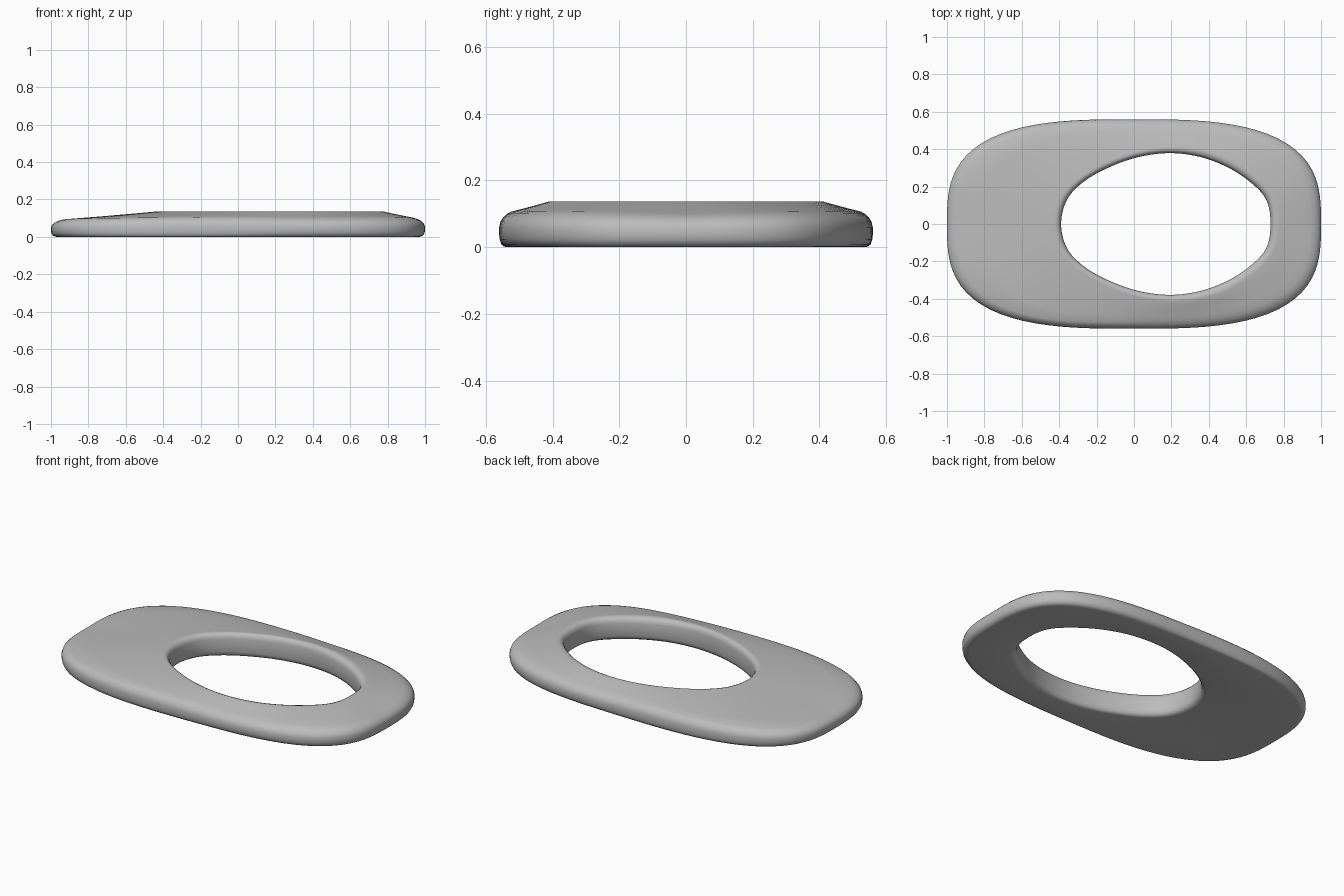
import bpy, bmesh, math
from mathutils import Vector

if "Cube" in bpy.data.objects:
    bpy.data.objects.remove(bpy.data.objects["Cube"])

SEGMENTS, STEPS = 20, 5
COUNT = SEGMENTS * STEPS

# Half outline of the opening, from its right end to its left end
HALF = [(.73, 0), (.713, .115), (.65, .2), (.52, .293), (.36, .357), (.19, .379),
        (.02, .357), (-.14, .3), (-.27, .225), (-.358, .13), (-.39, 0)]
HOLE = [Vector(p) for p in HALF + [(x, -y) for x, y in HALF[-2:0:-1]]]


def opening(i):
    """Smooth closed curve through the opening points."""
    k, t = i // STEPS, (i % STEPS) / STEPS
    a, b, c, d = (HOLE[(k + j) % SEGMENTS] for j in (-1, 0, 1, 2))
    return .5 * (2 * b + (c - a) * t + (2 * a - 5 * b + 4 * c - d) * t ** 2
                 + (3 * b - a - 3 * c + d) * t ** 3)


def outline(angle):
    """Rounded rectangular outer edge."""
    c, s = math.cos(angle), math.sin(angle)
    r = (abs(c) ** 3 + abs(s) ** 3) ** (-1 / 3)
    return Vector((c * r, .56 * s * r))


# Cross-section offsets: (distance from edge, height)
INNER = [(.035, 0), (.02, .003), (.007, .012), (0, .03), (0, .07), (0, .105),
         (.005, .121), (.015, .132), (.03, .137), (.045, .136)]
OUTER = [(.06, 1.0), (.04, .94), (.02, .84), (.006, .71), (0, .55), (0, .35),
         (.003, .2), (.011, .07), (.025, .01), (.04, 0)]

bm = bmesh.new()
rings = []
for i in range(COUNT):
    angle = 2 * math.pi * i / COUNT
    hole, edge = opening(i), outline(angle)
    out = (edge - hole).normalized()
    rim = .095 + .012 * abs(math.sin(angle)) + .005 * math.cos(angle)
    section = [((hole + out * d).to_3d(), z) for d, z in INNER]
    outer = [((edge - out * d).to_3d(), z * rim) for d, z in OUTER]
    # Sloping top between the two rounded rims
    (p, zp), (q, zq) = section[-1], outer[0]
    section += [(p.lerp(q, f), zp + (zq - zp) * f) for f in (.25, .5, .75)]
    section += outer
    rings.append([bm.verts.new((v.x, v.y, z)) for v, z in section])

# Skin the sections into a closed ring
for i in range(COUNT):
    a, b = rings[i], rings[(i + 1) % COUNT]
    n = len(a)
    for j in range(n):
        bm.faces.new((a[j], a[(j + 1) % n], b[(j + 1) % n], b[j]))
bmesh.ops.recalc_face_normals(bm, faces=bm.faces)
for f in bm.faces:
    f.smooth = True

mesh = bpy.data.meshes.new("oval_ring_plate")
bm.to_mesh(mesh)
bm.free()
plate = bpy.data.objects.new("oval_ring_plate", mesh)
bpy.context.collection.objects.link(plate)

grey = bpy.data.materials.new("plain_grey")
grey.diffuse_color = (.5, .5, .5, 1)
grey.use_nodes = True
grey.node_tree.nodes["Principled BSDF"].inputs["Base Color"].default_value = grey.diffuse_color
mesh.materials.append(grey)
